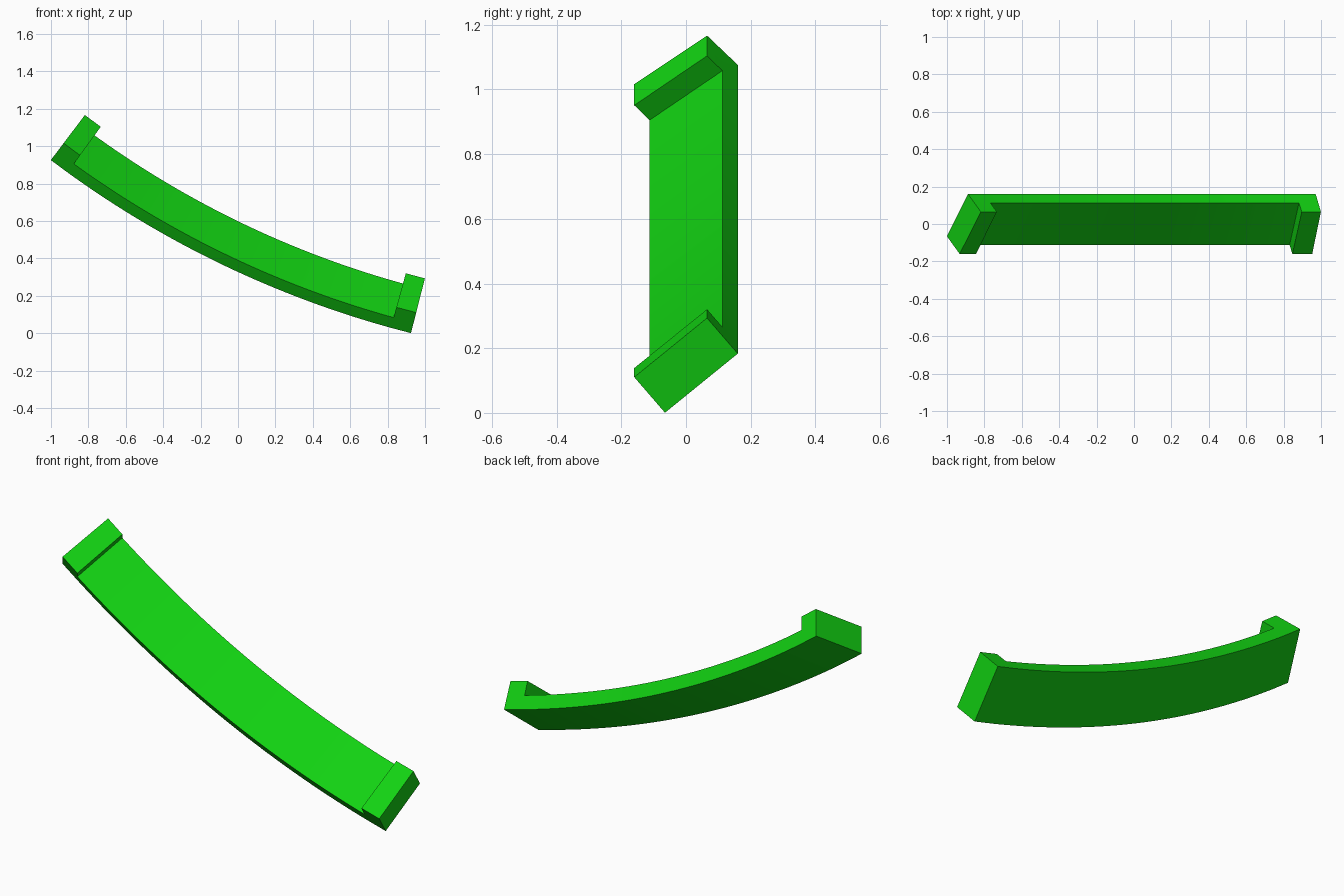
import bpy, bmesh, math
from mathutils import Vector

cube = bpy.data.objects.get("Cube")
if cube:
    bpy.data.objects.remove(cube)

# Single green material
green = bpy.data.materials.new("bright green")
green.use_nodes = True
color = (0.006, 0.64, 0.006, 1)
green.diffuse_color = color
green.node_tree.nodes["Principled BSDF"].inputs["Base Color"].default_value = color

# Arc around the y axis: centre, outer radius and end angles
CX, CZ, R = 2.256, 5.238, 5.404
START, END = math.radians(14.26), math.radians(37.06)
BLOCK = 0.0207          # angular length of each end block
SEGMENTS = 48

# Tilted cross-section as (y, height toward the arc centre)
low = Vector((-0.065, 0.0))
width = Vector((0.225, 0.1885))
depth = Vector((-0.095, 0.1135))


def section(angle, thickness):
    """Six-point cross-section; thickness 0.5 is the plate, 1 the end block."""
    pts = [low, low + width, low + width + depth * 0.5, low + width + depth * thickness,
           low + depth * thickness, low + depth * 0.5]
    return [(CX - (R - h) * math.sin(angle), y, CZ - (R - h) * math.cos(angle))
            for y, h in pts]


# Stations along the arc: block, step down, curved plate, step up, block
inner_a, inner_b = START + BLOCK, END - BLOCK
stations = [(START, 1), (inner_a, 1)]
stations += [(inner_a + (inner_b - inner_a) * i / SEGMENTS, 0.5) for i in range(SEGMENTS + 1)]
stations += [(inner_b, 1), (END, 1)]

# Loft the sections into one closed solid
bm = bmesh.new()
rings = [[bm.verts.new(p) for p in section(a, t)] for a, t in stations]
for r0, r1 in zip(rings, rings[1:]):
    for i in range(6):
        j = (i + 1) % 6
        bm.faces.new((r0[i], r0[j], r1[j], r1[i]))
bm.faces.new(rings[0])
bm.faces.new(rings[-1])
bmesh.ops.remove_doubles(bm, verts=bm.verts, dist=1e-5)
bmesh.ops.recalc_face_normals(bm, faces=bm.faces)

mesh = bpy.data.meshes.new("curved_bar")
bm.to_mesh(mesh)
bm.free()
mesh.materials.append(green)
bar = bpy.data.objects.new("curved_bar_with_end_blocks", mesh)
bpy.context.collection.objects.link(bar)

# Smooth along the curve, crisp at the corners
bpy.ops.object.select_all(action='DESELECT')
bar.select_set(True)
bpy.context.view_layer.objects.active = bar
bpy.ops.object.shade_smooth_by_angle(angle=math.radians(30))
